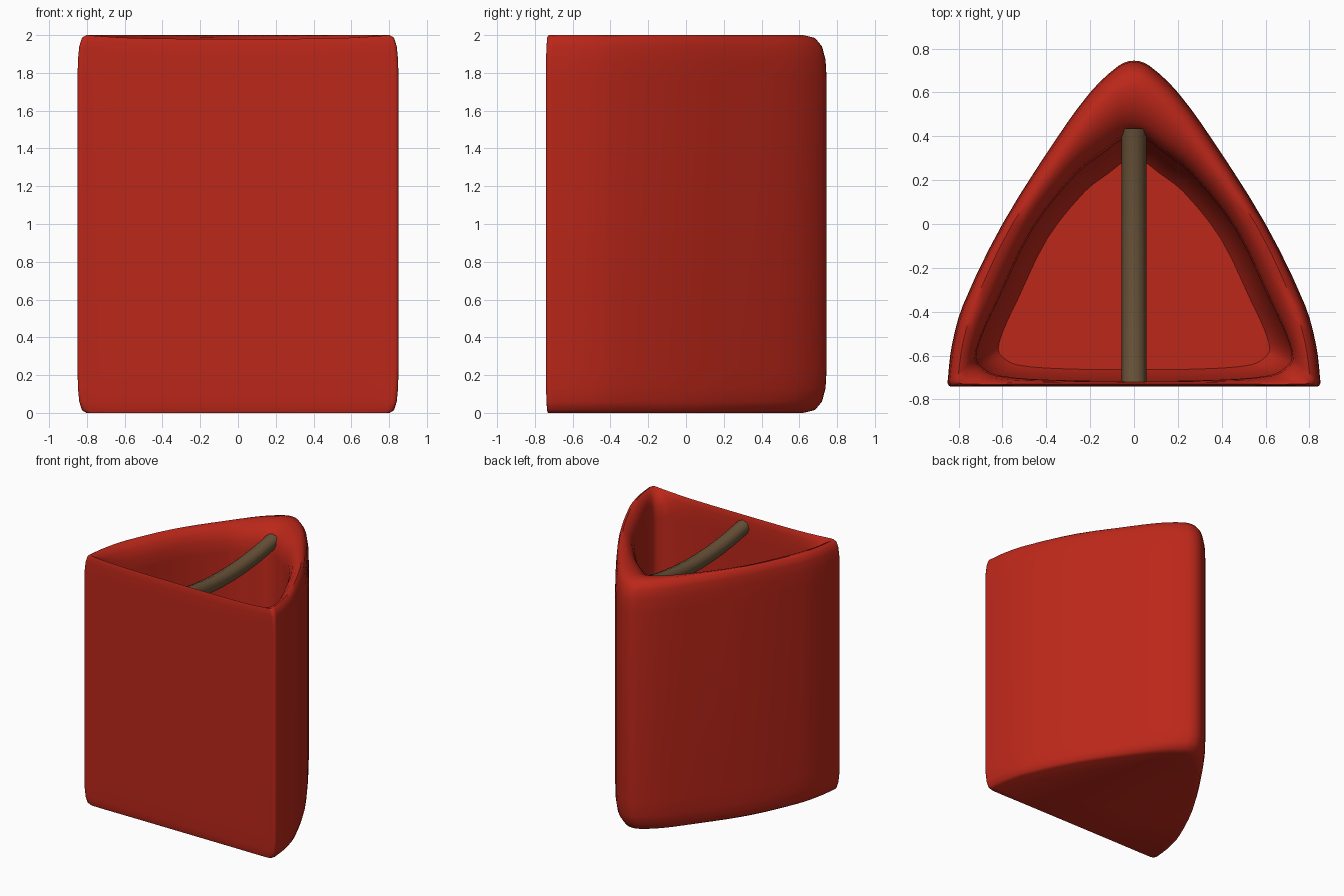
import bpy, bmesh, math
from mathutils import Vector

if "Cube" in bpy.data.objects:
    bpy.data.objects.remove(bpy.data.objects["Cube"])


def paint(obj, name, color):
    mat = bpy.data.materials.new(name)
    mat.diffuse_color = (*color, 1)
    mat.use_nodes = True
    mat.node_tree.nodes["Principled BSDF"].inputs["Base Color"].default_value = mat.diffuse_color
    obj.data.materials.append(mat)


def finish(name, bm, angle):
    bmesh.ops.recalc_face_normals(bm, faces=bm.faces[:])
    mesh = bpy.data.meshes.new(name)
    bm.to_mesh(mesh)
    bm.free()
    obj = bpy.data.objects.new(name, mesh)
    bpy.context.collection.objects.link(obj)
    bpy.ops.object.select_all(action='DESELECT')
    obj.select_set(True)
    bpy.context.view_layer.objects.active = obj
    bpy.ops.object.shade_smooth_by_angle(angle=math.radians(angle))
    return obj


def outline(half, steps=3):
    """Smooth closed outline from right-half points, front centre to apex."""
    p = [Vector(q) for q in half]
    p += [Vector((-q.x, q.y)) for q in reversed(p[1:-1])]
    n, out = len(p), []
    for i in range(n):
        a, b, c, d = (p[(i + k) % n] for k in (-1, 0, 1, 2))
        # limit tangents so short corner segments do not overshoot
        length = (c - b).length
        m1 = (c - a).normalized() * length
        m2 = (d - b).normalized() * length
        for s in range(steps):
            t = s / steps
            out.append((2*t**3 - 3*t**2 + 1) * b + (t**3 - 2*t**2 + t) * m1
                       + (3*t**2 - 2*t**3) * c + (t**3 - t**2) * m2)
    return out


def mix(a, b, t):
    return [u.lerp(v, t) for u, v in zip(a, b)]


# Matching outlines: outer wall, rounded edge, inner opening and floor
outer = outline([(0, -.74), (.45, -.74), (.81, -.74), (.845, -.737), (.848, -.70), (.83, -.55),
                 (.78, -.37), (.6, 0), (.36, .38), (.2, .60), (.07, .722), (0, .745)])
rim = outline([(0, -.73), (.45, -.73), (.77, -.73), (.80, -.72), (.80, -.68), (.78, -.54),
               (.73, -.37), (.555, 0), (.31, .35), (.17, .52), (.06, .605), (0, .62)])
inner = outline([(0, -.716), (.4, -.71), (.62, -.69), (.69, -.655), (.72, -.61), (.69, -.50),
                 (.62, -.35), (.46, -.02), (.26, .23), (.13, .33), (.05, .39), (0, .40)])
centre = [Vector((0, -.35))] * len(inner)
floor = mix(inner, centre, .14)

# Rings running up the outside, over the rim and down the inside
rings = [(rim, 0), (mix(outer, rim, .5), .015), (mix(outer, rim, .2), .06),
         (mix(outer, rim, .05), .13), (outer, .24), (outer, 1.76),
         (mix(outer, rim, .05), 1.87), (mix(outer, rim, .2), 1.94),
         (mix(outer, rim, .5), 1.985), (rim, 2.0), (mix(rim, inner, .35), 1.99),
         (mix(rim, inner, .7), 1.95), (mix(rim, inner, .93), 1.89), (inner, 1.80),
         (inner, .5), (mix(inner, floor, .3), .3), (mix(inner, floor, .7), .19), (floor, .15)]

bm = bmesh.new()
loops = []
for pts, z in rings:
    loop = []
    for p in pts:
        dip = 0
        if z > 1.88 and p.y < -.69:
            dip = .02 * max(0, 1 - abs(p.x / .8) ** 4)   # front rim sags slightly
        loop.append(bm.verts.new((p.x, p.y, z - dip)))
    loops.append(loop)
for a, b in zip(loops, loops[1:]):
    for i in range(len(a)):
        j = (i + 1) % len(a)
        bm.faces.new((a[i], a[j], b[j], b[i]))
bm.faces.new(loops[0])
bm.faces.new(loops[-1])
cup = finish("triangular_container", bm, 50)
paint(cup, "red", (.5, .02, .01))

# Sagging crossbar between the front wall and the back corner
bm = bmesh.new()
sides, steps, r = 8, 12, .057
bar = []
for k in range(steps + 1):
    t = k / steps
    z = 1.885 - .06 * (1 - (2*t - 1) ** 2)
    bar.append([bm.verts.new((r * math.cos(2*math.pi*i/sides), -.722 + 1.157 * t,
                              z + r * math.sin(2*math.pi*i/sides))) for i in range(sides)])
for a, b in zip(bar, bar[1:]):
    for i in range(sides):
        j = (i + 1) % sides
        bm.faces.new((a[i], a[j], b[j], b[i]))
bm.faces.new(bar[0])
bm.faces.new(bar[-1])
rod = finish("crossbar", bm, 50)
paint(rod, "brown", (.14, .085, .04))
